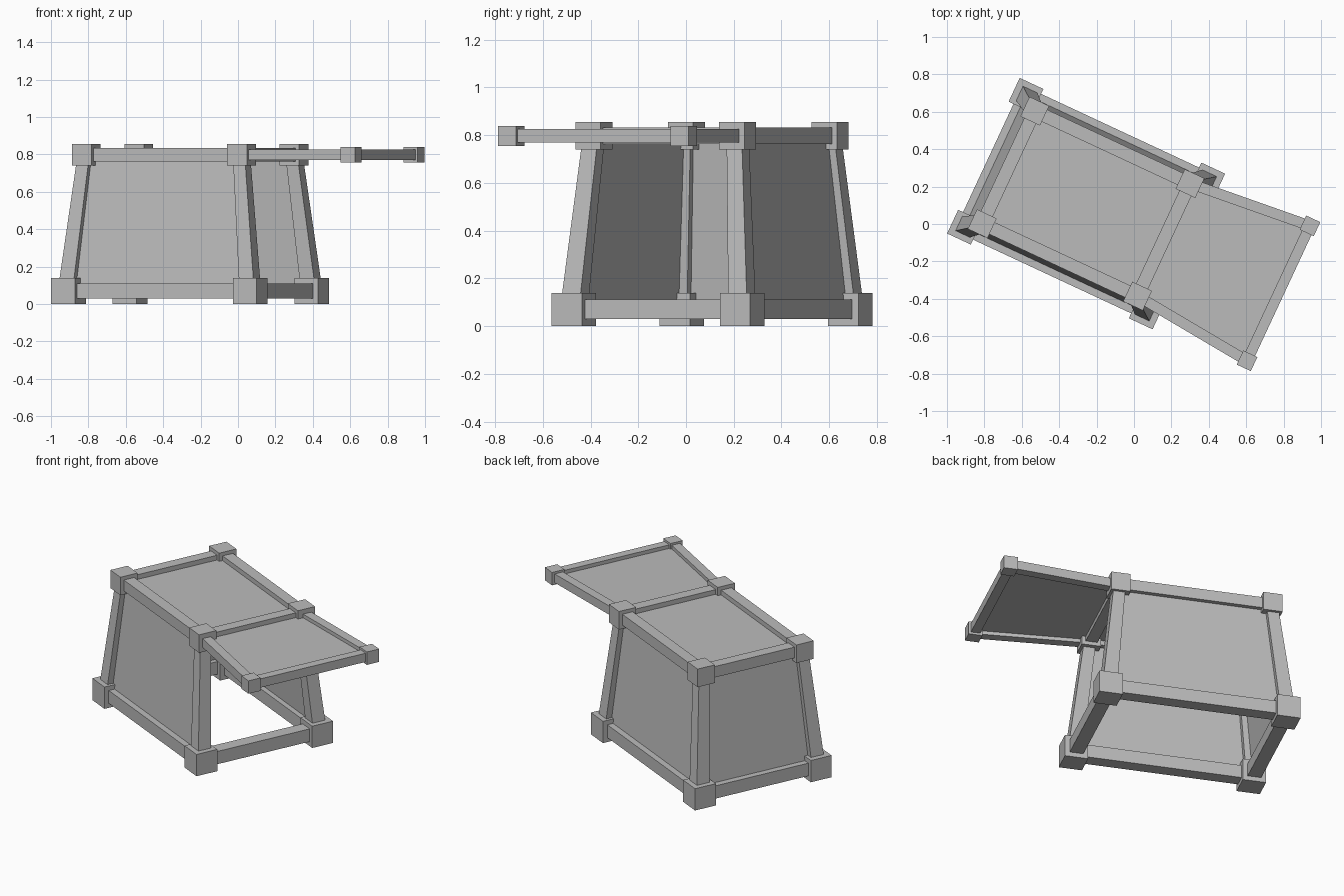
import bpy, bmesh, math
from mathutils import Vector, Matrix

cube = bpy.data.objects.get("Cube")
if cube:
    bpy.data.objects.remove(cube, do_unlink=True)

# Single plain grey
GREY = (0.5, 0.5, 0.5, 1)
mat = bpy.data.materials.new("plain grey")
mat.use_nodes = True
mat.diffuse_color = GREY
mat.node_tree.nodes["Principled BSDF"].inputs["Base Color"].default_value = GREY

# The whole stall is turned on its footprint
PLACE = Matrix.Translation((-0.256, 0.109, 0)) @ Matrix.Rotation(math.radians(-25), 4, 'Z')


def finish(name, bm):
    bmesh.ops.recalc_face_normals(bm, faces=bm.faces)
    mesh = bpy.data.meshes.new(name)
    bm.to_mesh(mesh)
    bm.free()
    mesh.materials.append(mat)
    obj = bpy.data.objects.new(name, mesh)
    bpy.context.collection.objects.link(obj)
    obj.matrix_world = PLACE
    return obj


def block(name, centre, size):
    bm = bmesh.new()
    bmesh.ops.create_cube(bm, size=size, matrix=Matrix.Translation(centre))
    finish(name, bm)


def strut(name, start, end, w0, w1):
    """Square bar between two joints, tapering from w0 to w1."""
    along = (end - start).normalized()
    if abs(along.z) > 0.5:
        side, up = Vector((1, 0, 0)), Vector((0, 1, 0))
    else:
        up = Vector((0, 0, 1))
        side = along.cross(up).normalized()
    bm = bmesh.new()
    bmesh.ops.create_cube(bm, size=1)
    for v in bm.verts:
        base, w = (start, w0) if v.co.z < 0 else (end, w1)
        v.co = base + side * v.co.x * w + up * v.co.y * w
    finish(name, bm)


def panel(name, corners):
    bm = bmesh.new()
    bm.faces.new([bm.verts.new(c) for c in corners])
    obj = finish(name, bm)
    mod = obj.modifiers.new("thickness", 'SOLIDIFY')
    mod.thickness = 0.01
    mod.offset = 0


def ring(hx, hy, z):
    return [Vector((sx * hx, sy * hy, z))
            for sx, sy in ((-1, -1), (1, -1), (1, 1), (-1, 1))]


SIDES = ["front", "open_end", "back", "closed_end"]
bottom = ring(0.536, 0.389, 0.07)
top = ring(0.458, 0.332, 0.798)

# Corner blocks, leaning posts, base and roof beams, walls
for i, side in enumerate(SIDES):
    j = (i + 1) % 4
    block(f"foot_block_{i}", bottom[i], 0.14)
    block(f"roof_block_{i}", top[i], 0.116)
    strut(f"post_{i}", bottom[i], top[i], 0.087, 0.07)
    strut(f"{side}_base_beam", bottom[i], bottom[j], 0.082, 0.082)
    strut(f"{side}_roof_beam", top[i], top[j], 0.07, 0.07)
    if side != "open_end":
        panel(f"{side}_wall", [bottom[i], bottom[j], top[j], top[i]])
panel("roof_panel", top)

# Awning flaring out from the open end
tips = [Vector((1.135, s * 0.398, 0.797)) for s in (-1, 1)]
for label, joint, tip in zip(("front", "back"), top[1:3], tips):
    block(f"awning_{label}_block", tip, 0.083)
    strut(f"awning_{label}_beam", joint, tip, 0.056, 0.056)
strut("awning_end_beam", tips[0], tips[1], 0.056, 0.056)
panel("awning_panel", [top[1], tips[0], tips[1], top[2]])
